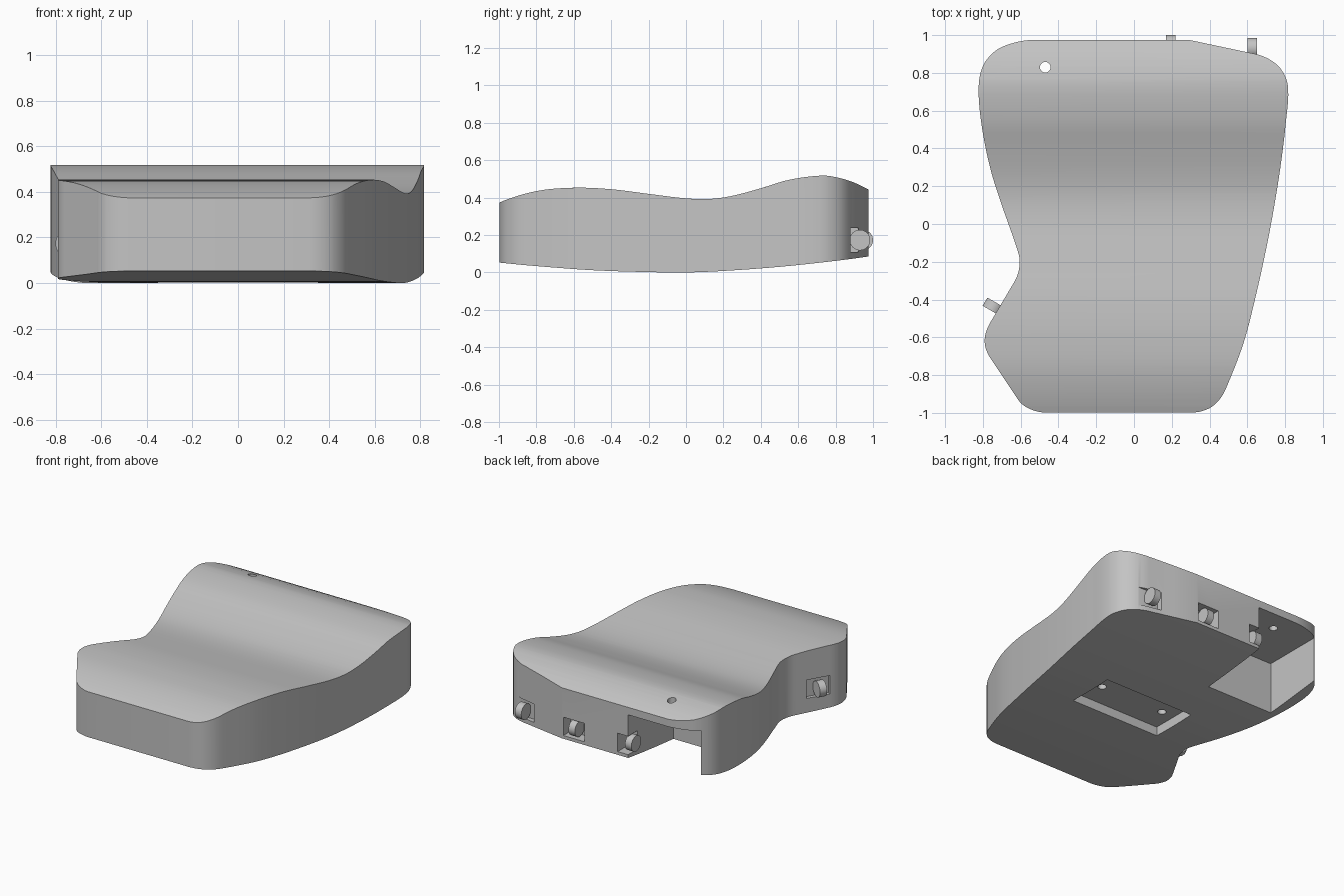
import bpy, bmesh, math
from mathutils import Vector
from mathutils.geometry import interpolate_bezier

if "Cube" in bpy.data.objects:
    bpy.data.objects.remove(bpy.data.objects["Cube"], do_unlink=True)

grey = bpy.data.materials.new("plain grey")
grey.use_nodes = True
grey.diffuse_color = (0.55, 0.55, 0.55, 1)
grey.node_tree.nodes["Principled BSDF"].inputs["Base Color"].default_value = (0.55, 0.55, 0.55, 1)


def smooth(points, steps=6):
    """Smooth 2D path through the points."""
    p = [Vector((a, b, 0)) for a, b in points]
    t = [(p[min(i + 1, len(p) - 1)] - p[max(i - 1, 0)]).normalized() for i in range(len(p))]
    for end, near in ((0, 1), (-1, -2)):
        c = t[end]
        t[end] = 2 * t[near].dot(c) * c - t[near]
    path = []
    for i in range(len(p) - 1):
        h = (p[i + 1] - p[i]).length / 3
        path += interpolate_bezier(p[i], p[i] + t[i] * h, p[i + 1] - t[i + 1] * h, p[i + 1], steps)[:-1]
    return path + [p[-1]]


def height(path, y):
    """Height of a profile path at y."""
    for a, b in zip(path, path[1:]):
        if y <= b.x:
            return a.y + (b.y - a.y) * (y - a.x) / (b.x - a.x)
    return path[-1].y


def finish(name):
    ob = bpy.context.object
    ob.name = name
    ob.data.materials.clear()
    ob.data.materials.append(grey)
    return ob


def box(name, lo, hi, turn=0):
    mid = [(a + b) / 2 for a, b in zip(lo, hi)]
    bpy.ops.mesh.primitive_cube_add(size=1, location=mid, rotation=(0, 0, turn))
    bpy.context.object.scale = [b - a for a, b in zip(lo, hi)]
    return finish(name)


def rod(name, centre, radius, depth, rotation=(0, 0, 0)):
    bpy.ops.mesh.primitive_cylinder_add(vertices=32, radius=radius, depth=depth,
                                        location=centre, rotation=rotation)
    return finish(name)


# Outline seen from above: curved sections joined by straight runs
right_side = [(.62, .905), (.72, .87), (.785, .81), (.816, .72), (.803, .53), (.775, .3),
              (.738, .07), (.70, -.13), (.645, -.38), (.58, -.63), (.50, -.84), (.46, -.92),
              (.40, -.975), (.31, -.998)]
front_corner = [(-.48, -.998), (-.57, -.97), (-.62, -.92)]
side_bulge = [(-.76, -.71), (-.787, -.65), (-.788, -.59), (-.76, -.52)]
left_side = [(-.63, -.3), (-.605, -.2), (-.63, -.1), (-.70, .1), (-.757, .28), (-.80, .48),
             (-.822, .67), (-.815, .79), (-.78, .87), (-.70, .937), (-.54, .975)]
outline = [Vector((.29, .975, 0))]
for section in (right_side, front_corner, side_bulge, left_side):
    outline += smooth(section)

# Wavy top and bowed underside, as (y, z)
top = smooth([(-1, .373), (-.8, .435), (-.6, .453), (-.4, .445), (-.2, .42), (0, .396), (.13, .393),
              (.25, .41), (.4, .45), (.55, .495), (.73, .518), (.82, .505), (.9, .48), (.98, .44)])
under = smooth([(-1, .053), (-.8, .034), (-.5, .012), (-.2, .002), (0, 0), (.2, .008),
                (.5, .03), (.8, .062), (.98, .086)])

# Body: slice the outline into strips, extrude it, then bend both sides to the profiles
bm = bmesh.new()
bm.faces.new([bm.verts.new(p) for p in outline])
for i in range(1, 56):
    y = -.998 + 1.973 * i / 56
    bmesh.ops.bisect_plane(bm, geom=bm.verts[:] + bm.edges[:] + bm.faces[:], dist=1e-5,
                           plane_co=(0, y, 0), plane_no=(0, 1, 0))
raised = bmesh.ops.extrude_face_region(bm, geom=bm.faces[:], use_keep_orig=True)
upper = {v for v in raised["geom"] if isinstance(v, bmesh.types.BMVert)}
for v in bm.verts:
    v.co.z = height(top if v in upper else under, v.co.y)
bmesh.ops.recalc_face_normals(bm, faces=bm.faces)
mesh = bpy.data.meshes.new("body")
bm.to_mesh(mesh)
bm.free()
body = bpy.data.objects.new("body", mesh)
bpy.context.collection.objects.link(body)
mesh.materials.append(grey)

# Open bay at the back, shallow recess underneath, and their screw holes
cutters = [box("bay_cutter", (-.75, .47, -.2), (-.23, 1.2, .39)),
           box("recess_cutter", (-.35, -.19, -.2), (.35, .15, .065)),
           rod("top_hole_cutter", (-.47, .83, .45), .028, .4)]
for x in (-.25, .25):
    cutters.append(rod("recess_hole_cutter", (x, -.02, .1), .028, .16))

# Thumb wheels, each in a slot: x, y, direction of the axle
wheels = [("outer_wheel", .625, .93, 0), ("middle_wheel", .195, .945, 0),
          ("bay_wheel", -.23, .92, 0), ("side_wheel", -.741, -.439, math.radians(60))]
z = .173
for name, x, y, turn in wheels:
    rod(name, (x, y, z), .055, .05, (0, math.pi / 2, turn))
    bpy.ops.object.shade_smooth_by_angle(angle=math.radians(35))
    cx, cy = x - .05 * math.sin(turn), y + .05 * math.cos(turn)
    cutters.append(box(name + "_slot_cutter", (cx - .082, cy - .1, z - .065),
                       (cx + .082, cy + .1, z + .065), turn))

# Cut the body
bpy.ops.object.select_all(action="DESELECT")
bpy.context.view_layer.objects.active = body
body.select_set(True)
for cutter in cutters:
    cutter.hide_render = True
    mod = body.modifiers.new("cut", "BOOLEAN")
    mod.operation = "DIFFERENCE"
    mod.solver = "EXACT"
    mod.object = cutter
    bpy.ops.object.modifier_apply(modifier=mod.name)
for cutter in cutters:
    bpy.data.objects.remove(cutter, do_unlink=True)
bpy.ops.object.shade_smooth_by_angle(angle=math.radians(30))
